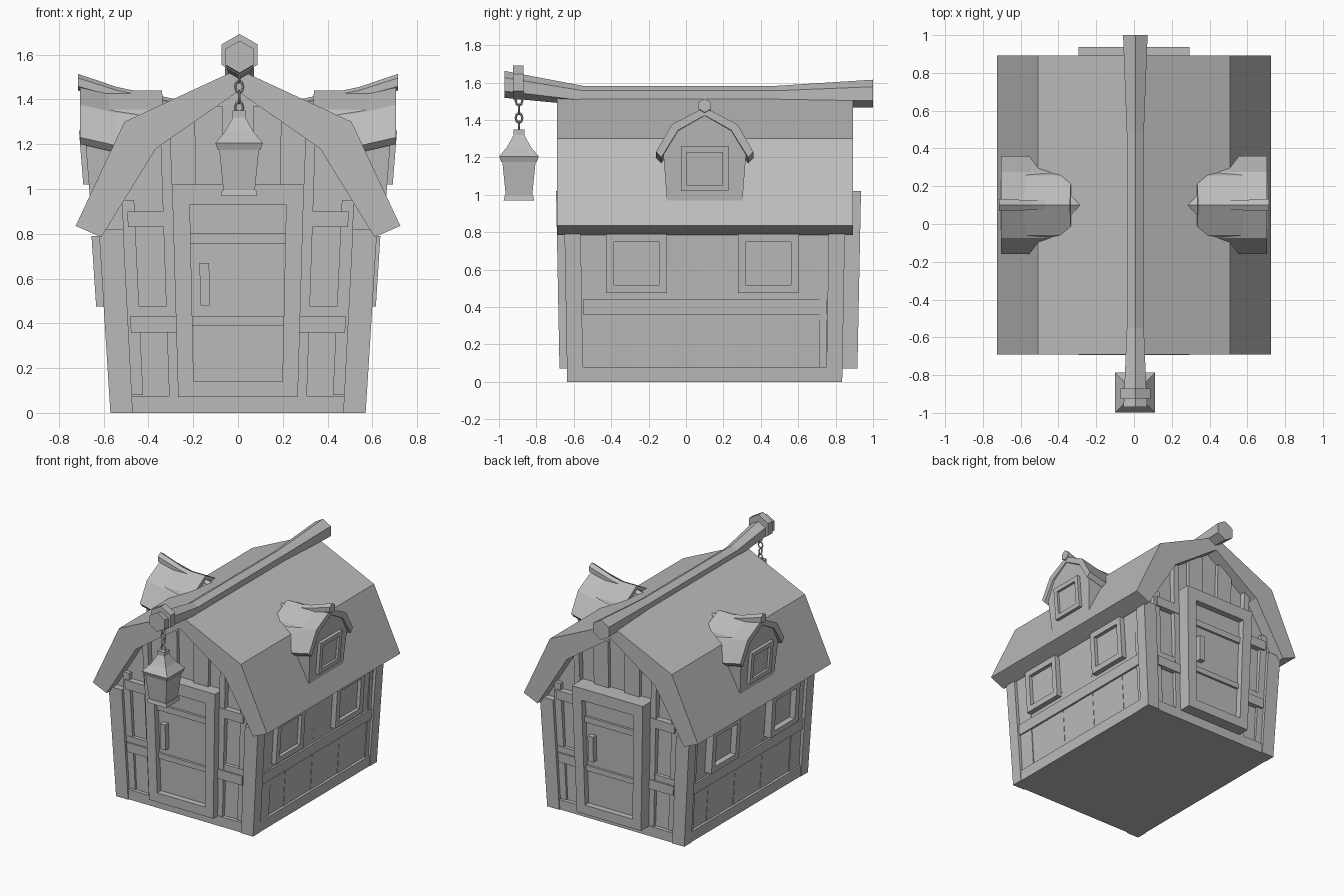
import bpy
import bmesh
from math import sin, cos, pi

cube = bpy.data.objects.get("Cube")
if cube:
    bpy.data.objects.remove(cube)

GREY = (0.5, 0.5, 0.5, 1)
mat = bpy.data.materials.new("plain grey")
mat.use_nodes = True
mat.diffuse_color = GREY
mat.node_tree.nodes["Principled BSDF"].inputs["Base Color"].default_value = GREY

MID = 0.1  # y of the middle of the house


def loft(name, rings):
    """Skin matching rings of points and cap both ends."""
    bm = bmesh.new()
    rows = [[bm.verts.new(p) for p in ring] for ring in rings]
    n = len(rows[0])
    for a, b in zip(rows, rows[1:]):
        for i in range(n):
            j = (i + 1) % n
            bm.faces.new((a[i], a[j], b[j], b[i]))
    bm.faces.new(rows[0])
    bm.faces.new(rows[-1][::-1])
    bmesh.ops.recalc_face_normals(bm, faces=bm.faces)
    mesh = bpy.data.meshes.new(name)
    bm.to_mesh(mesh)
    bm.free()
    mesh.materials.append(mat)
    ob = bpy.data.objects.new(name, mesh)
    bpy.context.collection.objects.link(ob)
    return ob


# Placement rules: u across a wall, v up, d outward from the middle
def end_wall(s):
    return lambda u, v, d: (-s * u * (1 + 0.11 * v), MID + s * d * (1 + 0.025 * v), v)


def side_wall(s):
    return lambda u, v, d: (s * d * (1 + 0.11 * v), u, v)


def dormer_wall(s):
    return lambda u, v, d: (s * (d + 0.08 * (v - 0.945)), u, v)


def block(name, place, u0, u1, v0, v1, d0, d1):
    corners = ((u0, d0), (u1, d0), (u1, d1), (u0, d1))
    return loft(name, [[place(u, v, d) for u, d in corners] for v in (v0, v1)])


def frame(name, place, u0, u1, v0, v1, w, d0, d1, top=None):
    """Four bars around an opening."""
    top = top or w
    block(name + "_sill", place, u0, u1, v0, v0 + w, d0, d1)
    block(name + "_head", place, u0, u1, v1 - top, v1, d0, d1)
    block(name + "_jamb_a", place, u0, u0 + w, v0 + w, v1 - top, d0, d1)
    block(name + "_jamb_b", place, u1 - w, u1, v0 + w, v1 - top, d0, d1)


def mirrored(half):
    """Close a profile given as its +side points, bottom to apex or back."""
    return half + [(-a, b) for a, b in reversed(half) if a > 0]


def hexagon(r):
    return [(r * sin(k * pi / 3), r * cos(k * pi / 3)) for k in range(6)]


# House core with gable ends
core = mirrored([(0.545, 0), (0.60, 0.82), (0.42, 1.2), (0, 1.47)])
loft("house_walls", [[(x, MID + y, z) for x, z in core] for y in (-0.7, 0.7)])

# Thick two-pitch roof
outer = [(0.725, 0.835), (0.507, 1.30), (0, 1.535)]
inner = [(0, 1.435), (0.367, 1.18), (0.61, 0.785)]
profile = outer + [(-x, z) for x, z in outer[1::-1]]
profile += [(-x, z) for x, z in inner[::-1]] + inner[1:]
loft("main_roof", [[(x, y, z) for x, z in profile] for y in (-0.69, 0.893)])

# Ridge beam, bent up at both ends
path = [(-0.97, 1.59, 0.072), (-0.55, 1.53, 0.052), (0.48, 1.53, 0.052), (1.0, 1.54, 0.075)]
loft("ridge_beam", [[(0.007 + a, y, z + b) for a, b in hexagon(r)] for y, z, r in path])
loft("ridge_collar", [[(0.007 + a, y, 1.6 + b) for a, b in hexagon(0.092)] for y in (-0.925, -0.87)])

# Gable ends: posts, rails, door
for s, label, out in ((-1, "front", 0.775), (1, "back", 0.815)):
    p = end_wall(s)
    for m in (-1, 1):
        block(label + "_corner_post", p, m * 0.47, m * 0.57, 0, 0.82, 0.65, 0.735)
        block(label + "_inner_post", p, m * 0.265, m * 0.305, 0.07, 1.28, 0.68, 0.722)
        block(label + "_edge_strip", p, m * 0.42, m * 0.47, 0.08, 0.95, 0.68, 0.714)
        block(label + "_mid_rail", p, m * 0.25, m * 0.46, 0.36, 0.43, 0.68, 0.73)
        block(label + "_mid_rail_cap", p, m * 0.25, m * 0.46, 0.43, 0.475, 0.68, 0.718)
        block(label + "_upper_rail", p, m * 0.25, m * 0.45, 0.83, 0.90, 0.68, 0.727)
        block(label + "_gable_plank", p, m * 0.06, m * 0.17, 0.95, 1.37, 0.68, 0.706)
    block(label + "_sill_beam", p, -0.47, 0.47, 0, 0.075, 0.68, 0.727)
    frame(label + "_door_frame", p, -0.265, 0.265, 0.07, 1.02, 0.07, 0.68, out, top=0.09)
    block(label + "_door_panel", p, -0.195, 0.195, 0.14, 0.93, 0.68, out - 0.045)
    for z0, z1 in ((0.39, 0.43), (0.755, 0.80)):
        block(label + "_door_bar", p, -0.195, 0.195, z0, z1, 0.70, out - 0.028)
    block(label + "_door_handle", p, -0.16, -0.12, 0.48, 0.67, 0.70, out - 0.005)

# Long sides: rails, planks, windows
for s, label, out in ((1, "left", 0.585), (-1, "right", 0.602)):
    p = side_wall(s)
    block(label + "_sill_beam", p, -0.55, 0.75, 0, 0.08, 0.52, 0.566)
    block(label + "_mid_rail", p, -0.55, 0.75, 0.36, 0.44, 0.52, 0.562)
    block(label + "_edge_strip", p, -0.55, -0.43, 0.08, 0.80, 0.52, 0.552)
    block(label + "_far_strip", p, 0.715, 0.75, 0.08, 0.80, 0.52, 0.555)
    for k in range(3):
        u = -0.25 + 0.32 * k
        block(label + "_plank", p, u, u + 0.16, 0.08, 0.80, 0.52, 0.549)
    for u in (-0.265, 0.44):
        frame(label + "_window", p, u - 0.163, u + 0.163, 0.475, 0.79, 0.042, 0.52, out)
        block(label + "_window_pane", p, u - 0.125, u + 0.125, 0.515, 0.75, 0.52, 0.56)

# Dormers with curved little roofs
d_outer = [(0.26, 1.23), (0.175, 1.376), (0, 1.467)]
d_inner = [(0, 1.425), (0.142, 1.345), (0.232, 1.20)]
d_roof = d_outer + [(-y, z) for y, z in d_outer[1::-1]]
d_roof += [(-y, z) for y, z in d_inner[::-1]] + d_inner[1:]
d_wall = mirrored([(0.2, 0.945), (0.222, 1.23), (0.158, 1.355), (0, 1.44)])
for s, label in ((1, "left"), (-1, "right")):
    p = dormer_wall(s)
    loft(label + "_dormer_wall", [[p(MID + y, z, d) for y, z in d_wall] for d in (0.3, 0.66)])
    loft(label + "_dormer_roof", [[(s * x, MID + y, z - drop) for y, z in d_roof]
                                  for x, drop in ((0.705, 0), (0.55, 0.035), (0.25, 0.07))])
    loft(label + "_dormer_ridge", [[(s * x, MID + a, z + b) for a, b in hexagon(r)]
                                   for x, z, r in ((0.715, 1.477, 0.037), (0.54, 1.425, 0.03), (0.25, 1.365, 0.03))])
    frame(label + "_dormer_window", p, MID - 0.128, MID + 0.128, 1.02, 1.26, 0.033, 0.6, 0.685)
    block(label + "_dormer_pane", p, MID - 0.1, MID + 0.1, 1.05, 1.23, 0.6, 0.667)

# Hanging lantern
LX, LY = 0.005, -0.893


def square_stack(name, steps):
    corners = ((-1, -1), (1, -1), (1, 1), (-1, 1))
    return loft(name, [[(LX + a * h, LY + b * h, z) for a, b in corners] for z, h in steps])


square_stack("lantern_base", [(0.968, 0.082), (0.995, 0.076)])
square_stack("lantern_body", [(0.99, 0.07), (1.19, 0.09)])
square_stack("lantern_cap", [(1.175, 0.095), (1.205, 0.106), (1.255, 0.064), (1.32, 0.028)])
square_stack("lantern_knob", [(1.32, 0.03), (1.35, 0.03)])

# Chain links, turned alternately
for k in range(4):
    bpy.ops.mesh.primitive_torus_add(major_segments=8, minor_segments=4, major_radius=0.018,
                                     minor_radius=0.006, location=(LX, LY, 1.365 + 0.046 * k),
                                     rotation=(pi / 2, 0, k % 2 * pi / 2))
    link = bpy.context.object
    link.name = "chain_link"
    link.scale.y = 1.4
    link.data.materials.append(mat)
